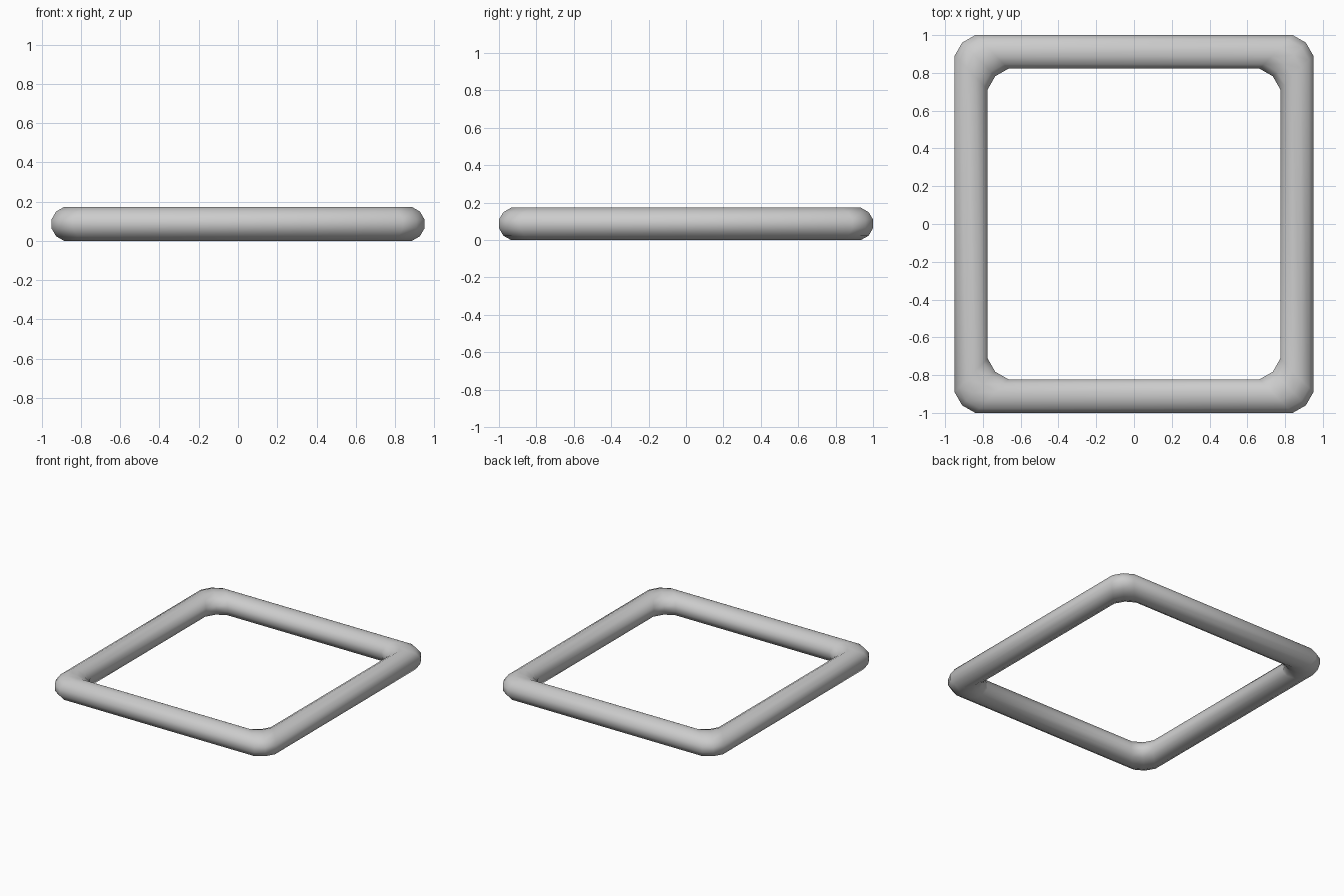
import bpy, bmesh
from math import cos, sin, pi

if "Cube" in bpy.data.objects:
    bpy.data.objects.remove(bpy.data.objects["Cube"])

SIDES = 12
HX, HY = 0.8625, 0.911      # centreline half sizes
RX, RY, RZ = 0.0875, 0.089, 0.0865
CORNER = [(0.0, 0.11), (0.04, 0.04), (0.11, 0.0)]   # insets from the sharp corner

# Ring centres, counter-clockwise, with the diagonal direction of each corner
stations = []
for sx, sy in ((1, 1), (-1, 1), (-1, -1), (1, -1)):
    pts = CORNER if sx * sy > 0 else CORNER[::-1]
    for dx, dy in pts:
        stations.append((sx * (HX - dx), sy * (HY - dy), sx, sy))

# Tube swept around the rectangle with mitred sections
bm = bmesh.new()
rings = []
k = 1 / cos(pi / SIDES)     # flats reach the full radius
for x, y, sx, sy in stations:
    ring = []
    for i in range(SIDES):
        a = 2 * pi * (i + 0.5) / SIDES
        c, s = k * cos(a), k * sin(a)
        ring.append(bm.verts.new((x + sx * RX * c, y + sy * RY * c, RZ + RZ * s)))
    rings.append(ring)
for r, ring in enumerate(rings):
    nxt = rings[(r + 1) % len(rings)]
    for i in range(SIDES):
        j = (i + 1) % SIDES
        bm.faces.new((ring[i], nxt[i], nxt[j], ring[j]))
bmesh.ops.recalc_face_normals(bm, faces=bm.faces)
for f in bm.faces:
    f.smooth = True

mesh = bpy.data.meshes.new("tube_frame")
bm.to_mesh(mesh)
bm.free()
frame = bpy.data.objects.new("tube_frame", mesh)
bpy.context.collection.objects.link(frame)
